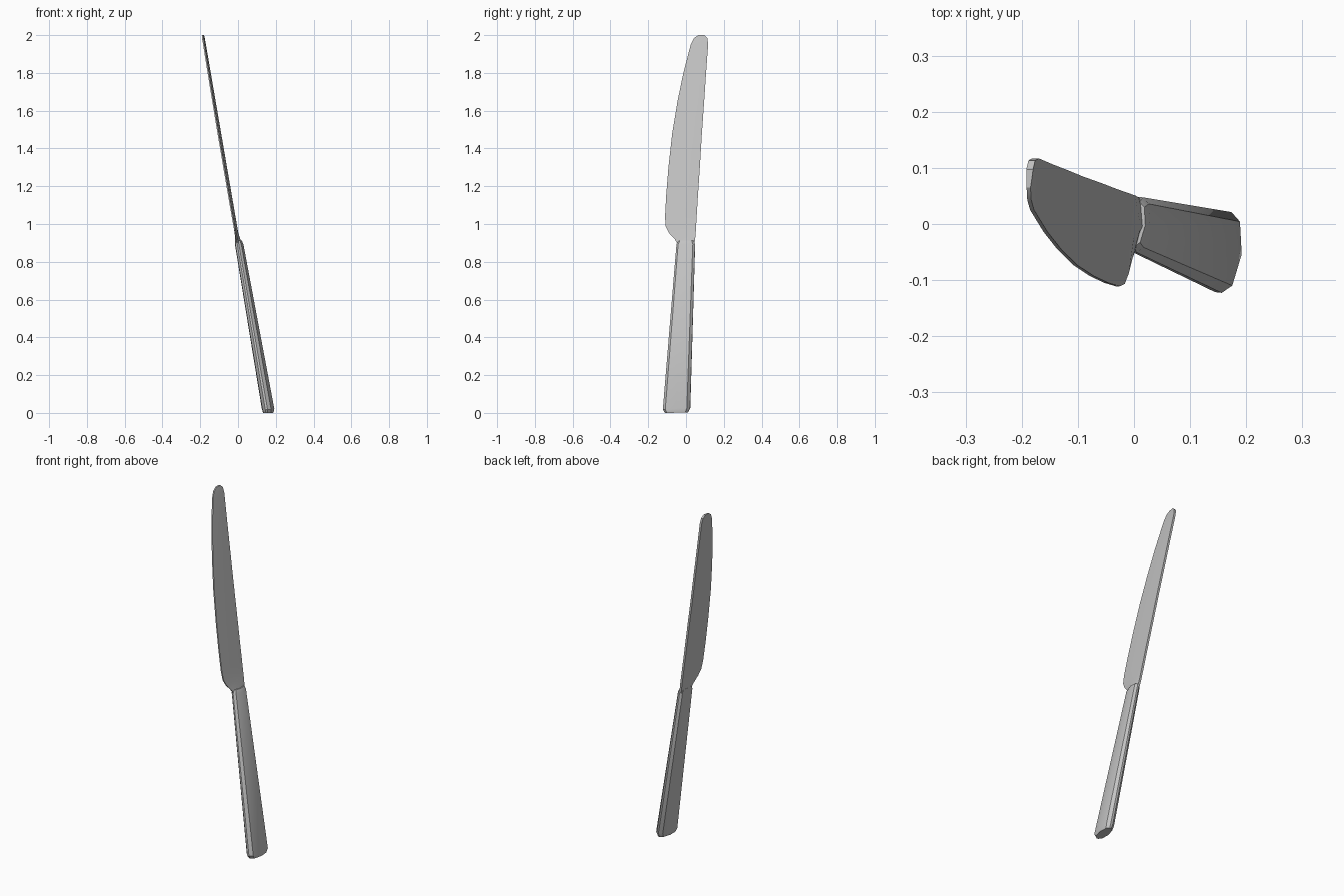
import bpy
import bmesh

cube = bpy.data.objects.get("Cube")
if cube:
    bpy.data.objects.remove(cube, do_unlink=True)

steel = bpy.data.materials.new("brushed_steel")
steel.use_nodes = True
GREY = (0.55, 0.55, 0.55, 1)
steel.diffuse_color = GREY
steel.node_tree.nodes["Principled BSDF"].inputs["Base Color"].default_value = GREY


def loft(name, rings):
    """Skin a stack of equal-sized rings and cap both ends."""
    bm = bmesh.new()
    rows = [[bm.verts.new(p) for p in ring] for ring in rings]
    n = len(rows[0])
    for a, b in zip(rows, rows[1:]):
        for i in range(n):
            j = (i + 1) % n
            bm.faces.new((a[i], a[j], b[j], b[i]))
    bm.faces.new(rows[0])
    bm.faces.new(rows[-1])
    bmesh.ops.recalc_face_normals(bm, faces=bm.faces)
    mesh = bpy.data.meshes.new(name)
    bm.to_mesh(mesh)
    bm.free()
    mesh.materials.append(steel)
    obj = bpy.data.objects.new(name, mesh)
    bpy.context.collection.objects.link(obj)
    bpy.ops.object.select_all(action="DESELECT")
    obj.select_set(True)
    bpy.context.view_layer.objects.active = obj
    bpy.ops.object.shade_smooth_by_angle()
    return obj


# Handle: a ten-sided section that narrows towards the blade
half = [(0.006, 0.072), (0.023, 0.057), (0.033, 0), (0.023, -0.057), (0.006, -0.072)]
section = half + [(-t, -u) for t, u in half]
YAW = 0.12


def handle_ring(x, y, z, scale, tilt):
    ring = []
    for t, u in section:
        dx, dy = scale * (t + YAW * u), scale * (u - YAW * t)
        ring.append((x + dx, y + dy, z + tilt * dy))
    return ring


loft("handle", [
    handle_ring(0.160, -0.050, 0.001, 0.84, 0.02),
    handle_ring(0.159, -0.050, 0.022, 1.0, 0.06),
    handle_ring(0.006, -0.001, 0.893, 0.68, 0.0),
    handle_ring(0.002, 0.000, 0.912, 0.55, 0.0),
])


# Blade: height, cutting edge, spine, half thickness in the middle
profile = [
    (0.892, -0.043, 0.044, 0.020),
    (0.920, -0.060, 0.048, 0.014),
    (0.950, -0.088, 0.051, 0.009),
    (0.985, -0.107, 0.053, 0.006),
    (1.035, -0.111, 0.056, 0.006),
    (1.150, -0.105, 0.063, 0.006),
    (1.300, -0.093, 0.073, 0.006),
    (1.480, -0.073, 0.084, 0.006),
    (1.650, -0.045, 0.096, 0.006),
    (1.800, -0.014, 0.106, 0.006),
    (1.950, 0.025, 0.117, 0.006),
    (1.985, 0.043, 0.113, 0.006),
    (2.000, 0.065, 0.097, 0.005),
]


def blade_ring(z, edge, spine, thick):
    mid = (edge + spine) / 2
    side = [(edge, 0.0035), (mid, thick), (spine, 0.006)]
    outline = side + [(y, -t) for y, t in reversed(side)]
    return [(-0.016 - 0.176 * (z - 1) + 0.063 * y + t, y, z) for y, t in outline]


loft("blade", [blade_ring(*row) for row in profile])
